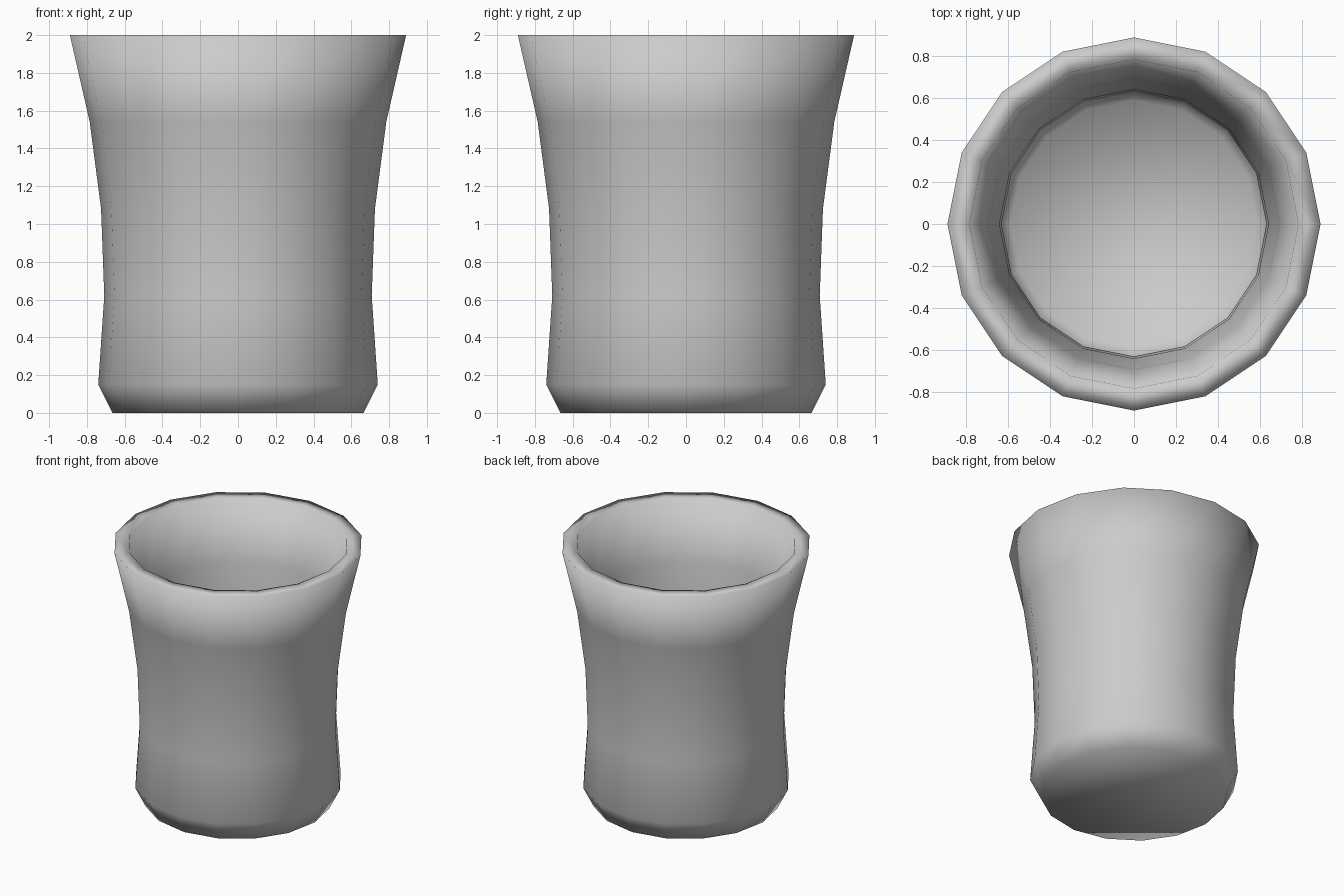
import bpy, bmesh, math

if "Cube" in bpy.data.objects:
    bpy.data.objects.remove(bpy.data.objects["Cube"])

SIDES = 16
# outer wall from the base up, then the inner wall from the rim down to the floor
PROFILE = [(0.665, 0), (0.74, 0.15), (0.708, 0.62), (0.725, 1.08), (0.785, 1.54), (0.89, 2.0),
           (0.785, 2.0), (0.695, 1.54), (0.642, 1.09), (0.632, 0.65), (0.655, 0.22), (0.59, 0.1)]


def ring(bm, radius, z):
    return [bm.verts.new((radius * math.cos(2 * math.pi * i / SIDES),
                          radius * math.sin(2 * math.pi * i / SIDES), z))
            for i in range(SIDES)]


# hollow cup with flared rim
bm = bmesh.new()
rings = [ring(bm, r, z) for r, z in PROFILE]
for low, high in zip(rings, rings[1:]):
    for i in range(SIDES):
        j = (i + 1) % SIDES
        bm.faces.new((low[i], low[j], high[j], high[i]))

# underside and inner floor
bm.faces.new(rings[0][::-1])
bm.faces.new(rings[-1])
bmesh.ops.recalc_face_normals(bm, faces=bm.faces)
for f in bm.faces:
    f.smooth = True

mesh = bpy.data.meshes.new("cup")
bm.to_mesh(mesh)
bm.free()
bpy.context.collection.objects.link(bpy.data.objects.new("cup", mesh))
